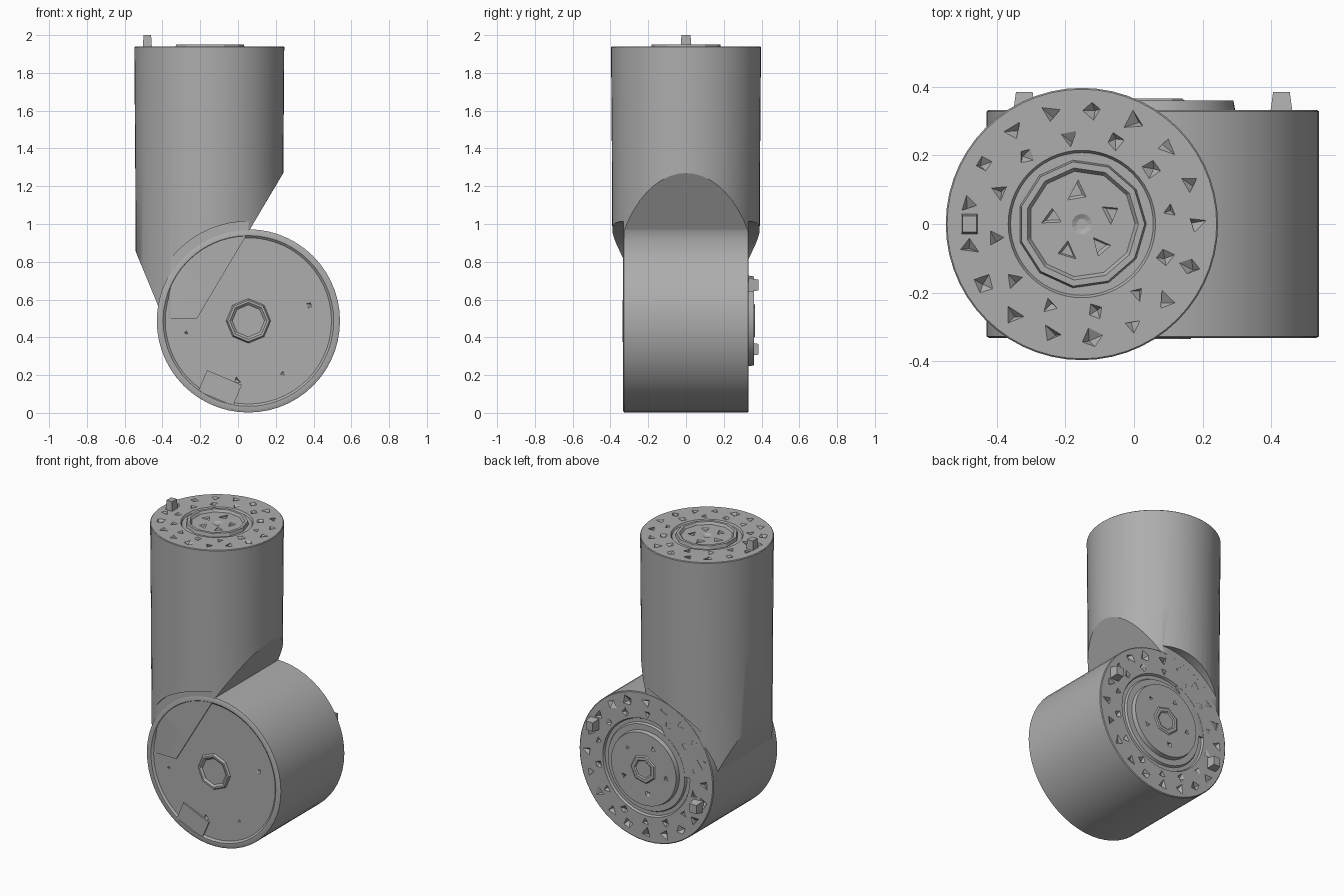
import bpy, bmesh, math, random
from mathutils import Matrix, Vector

random.seed(7)
if "Cube" in bpy.data.objects:
    bpy.data.objects.remove(bpy.data.objects["Cube"], do_unlink=True)

grey = bpy.data.materials.new("plain grey")
grey.use_nodes = True
colour = (0.42, 0.42, 0.42, 1)
grey.diffuse_color = colour
grey.node_tree.nodes["Principled BSDF"].inputs["Base Color"].default_value = colour

HUB = Vector((0.055, 0, 0.487))
COL = Vector((-0.152, 0, 0))
TOP = 1.94
# Local z becomes world +y on the drum
TO_BACK = Matrix.Translation(HUB) @ Matrix.Rotation(-math.pi / 2, 4, 'X')
TO_TOP = Matrix.Translation(COL + Vector((0, 0, TOP)))


def finish(name, bm, matrix=Matrix()):
    bmesh.ops.transform(bm, matrix=matrix, verts=bm.verts)
    bmesh.ops.recalc_face_normals(bm, faces=bm.faces)
    mesh = bpy.data.meshes.new(name)
    bm.to_mesh(mesh)
    bm.free()
    mesh.materials.append(grey)
    ob = bpy.data.objects.new(name, mesh)
    bpy.context.collection.objects.link(ob)
    return ob


def lathe(profile, sides):
    bm = bmesh.new()
    verts = [bm.verts.new((r, 0, h)) for r, h in profile]
    edges = [bm.edges.new(pair) for pair in zip(verts, verts[1:])]
    bmesh.ops.spin(bm, geom=verts + edges, cent=(0, 0, 0), axis=(0, 0, 1),
                   angle=2 * math.pi, steps=sides)
    bmesh.ops.remove_doubles(bm, verts=bm.verts, dist=0.0005)
    return bm


def smooth(ob, degrees=30):
    bpy.ops.object.select_all(action='DESELECT')
    bpy.context.view_layer.objects.active = ob
    ob.select_set(True)
    bpy.ops.object.shade_smooth_by_angle(angle=math.radians(degrees))


def cut(ob, cutter):
    mod = ob.modifiers.new("cut", 'BOOLEAN')
    mod.operation = 'DIFFERENCE'
    mod.solver = 'EXACT'
    mod.object = cutter
    bpy.context.view_layer.objects.active = ob
    bpy.ops.object.modifier_apply(modifier=mod.name)
    bpy.data.objects.remove(cutter, do_unlink=True)


def ring_spots(count, radius, size, start=0.0):
    return [(radius * math.cos(a), radius * math.sin(a), size)
            for a in (start + 2 * math.pi * i / count for i in range(count))]


def chips(ob, spots, height, matrix):
    """Cut small irregular inverted pyramids into a flat face."""
    bm = bmesh.new()
    for x, y, size in spots:
        turn = random.uniform(0, 6)
        corners = random.choice((3, 3, 4))
        rim = []
        for k in range(corners):
            a = turn + 2 * math.pi * k / corners
            r = size * random.uniform(0.7, 1.2)
            rim.append(bm.verts.new((x + r * math.cos(a), y + r * math.sin(a), height + 0.002)))
        tip = bm.verts.new((x + size * random.uniform(-0.6, 0.6),
                            y + size * random.uniform(-0.6, 0.6), height - size * 0.7))
        bm.faces.new(rim)
        for a, b in zip(rim, rim[1:] + rim[:1]):
            bm.faces.new((a, b, tip))
    cut(ob, finish("chip_cutter", bm, matrix))


def block(name, size, matrix, taper=1.0):
    bm = bmesh.new()
    bmesh.ops.create_cube(bm, size=1)
    for v in bm.verts:
        if v.co.z > 0:
            v.co.x *= taper
            v.co.y *= taper
        v.co = Vector(a * b for a, b in zip(v.co, size))
    return finish(name, bm, matrix)


# Horizontal drum with recessed front, back groove and raised back disc
drum = finish("joint_drum", lathe([
    (0, -0.322), (0.44, -0.322), (0.452, -0.333), (0.475, -0.333), (0.485, -0.328),
    (0.485, 0.328), (0.48, 0.332), (0.315, 0.332), (0.308, 0.318), (0.285, 0.318),
    (0.278, 0.332), (0.24, 0.332), (0.235, 0.36), (0, 0.36)], 56), TO_BACK)
chips(drum, ring_spots(20, 0.425, 0.038) + ring_spots(14, 0.355, 0.028, 0.2), 0.332, TO_BACK)
chips(drum, ring_spots(5, 0.16, 0.022, 0.5), 0.36, TO_BACK)
FRONT = Matrix.Translation(HUB) @ Matrix.Rotation(math.pi / 2, 4, 'X')
chips(drum, [(-0.18, 0.29, 0.02), (0.32, 0.08, 0.02), (-0.33, -0.06, 0.015),
             (0.18, -0.28, 0.018), (-0.06, -0.32, 0.022), (0.2, 0.41, 0.02)], 0.322, FRONT)
smooth(drum)

# Column with two slanted cuts where it meets the drum
bm = lathe([(0, 0.5), (0.388, 0.5), (0.392, 1.3), (0.397, TOP - 0.004), (0.393, TOP),
            (0.215, TOP), (0.208, TOP - 0.012), (0.195, TOP - 0.012), (0, TOP - 0.012)], 56)
bmesh.ops.translate(bm, verts=bm.verts, vec=COL)
for point, normal in (((0.24, 0, 1.27), (0.29, 0, -0.172)), ((-0.54, 0, 0.85), (-0.29, 0, -0.12))):
    bmesh.ops.recalc_face_normals(bm, faces=bm.faces)
    hit = bmesh.ops.bisect_plane(bm, geom=bm.verts[:] + bm.edges[:] + bm.faces[:],
                                 plane_co=point, plane_no=normal, clear_outer=True)
    bmesh.ops.holes_fill(bm, edges=[e for e in bm.edges if e.is_boundary])
column = finish("upright_column", bm)

# Arched shoulders around both drum faces
for side in (-1, 1):
    cut(column, finish("shoulder_cutter", lathe(
        [(0, 0.331 * side), (0.527, 0.331 * side), (0.527, 0.6 * side), (0, 0.6 * side)], 64), TO_BACK))
chips(column, ring_spots(17, 0.335, 0.032) + ring_spots(12, 0.258, 0.028, 0.15), 0, TO_TOP)
smooth(column)

# Faceted collar and socket in the column top
collar = finish("top_collar", lathe([
    (0, -0.02), (0.03, -0.005), (0.155, -0.005), (0.165, 0.01), (0.183, 0.01), (0.19, -0.02)], 11), TO_TOP)
chips(collar, ring_spots(5, 0.09, 0.035, 0.4), -0.005, TO_TOP)

# Locating pin on the column top
block("locating_pin", (0.05, 0.06, 0.08), Matrix.Translation((-0.48, 0, 1.96)), 0.8)

# Hexagonal nut with a bore on the front
finish("front_nut", lathe([
    (0.085, 0.31), (0.085, 0.325), (0.098, 0.336), (0.11, 0.336), (0.122, 0.315)], 8), FRONT)
finish("nut_bore", lathe([(0, 0.324), (0.09, 0.324)], 8), FRONT)

# Flat tab near the bottom of the front
block("front_tab", (0.2, 0.12, 0.02), FRONT @ Matrix.Translation((-0.15, -0.355, 0.322))
      @ Matrix.Rotation(-0.4, 4, 'Z'))

# Back hub boss and two protruding studs
finish("back_boss", lathe([
    (0, 0.355), (0.05, 0.355), (0.065, 0.366), (0.085, 0.366), (0.1, 0.355)], 7), TO_BACK)
for name, x, y in (("left_stud", 0.375, -0.19), ("right_stud", -0.375, 0.15)):
    block(name, (0.065, 0.075, 0.06), TO_BACK @ Matrix.Translation((x, y, 0.355)), 0.75)
